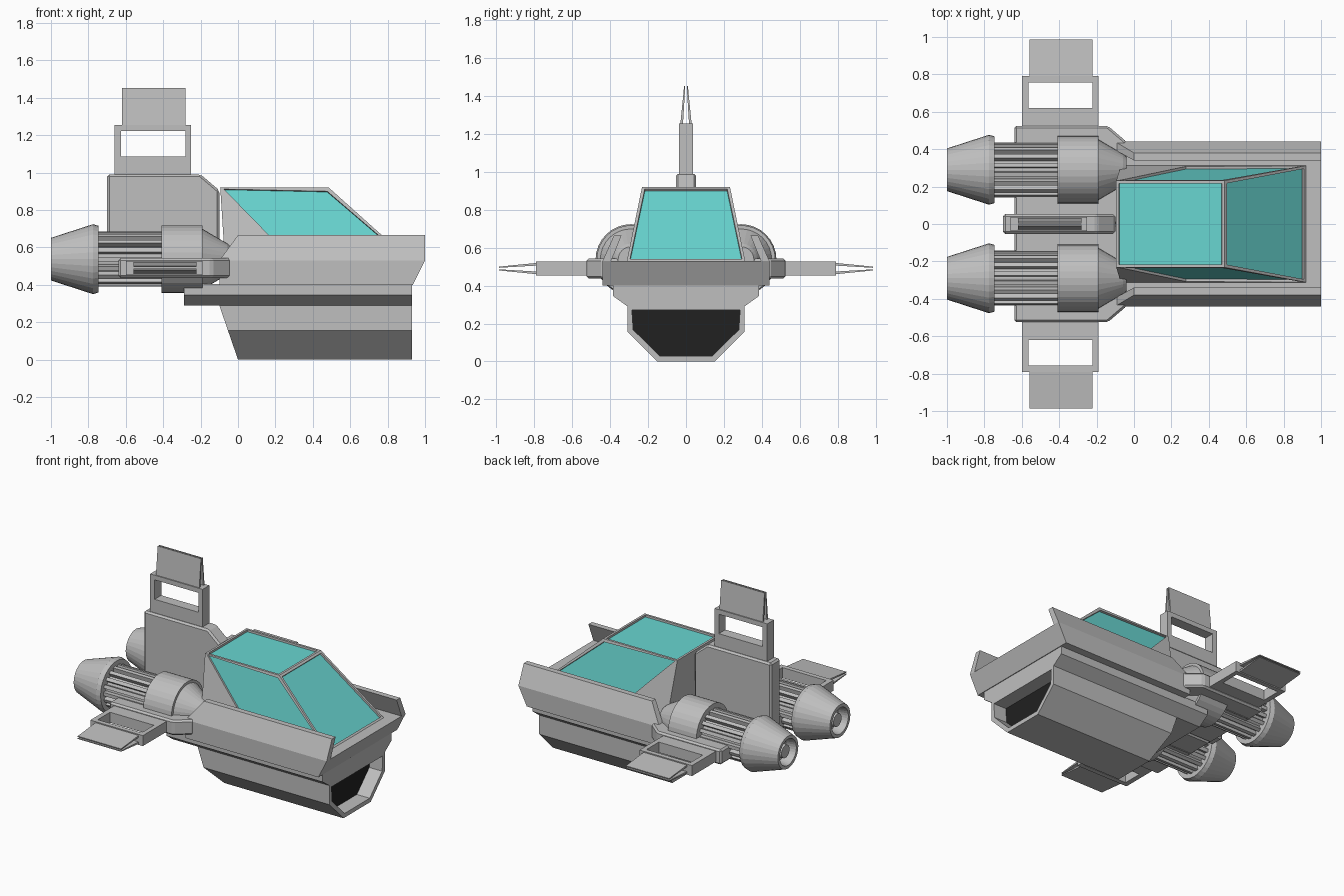
import bpy, bmesh, math
from mathutils import Vector

if "Cube" in bpy.data.objects:
    bpy.data.objects.remove(bpy.data.objects["Cube"])


def material(name, rgb):
    m = bpy.data.materials.new(name)
    m.diffuse_color = (*rgb, 1)
    m.use_nodes = True
    m.node_tree.nodes["Principled BSDF"].inputs["Base Color"].default_value = m.diffuse_color
    return m


GREY = material("hull grey", (0.52, 0.52, 0.52))
GLASS = material("canopy teal", (0.14, 0.67, 0.64))
BLACK = material("intake black", (0.015, 0.015, 0.015))


def finish(bm, name, bevel=0):
    bmesh.ops.recalc_face_normals(bm, faces=bm.faces)
    me = bpy.data.meshes.new(name)
    bm.to_mesh(me)
    bm.free()
    for m in (GREY, GLASS, BLACK):
        me.materials.append(m)
    ob = bpy.data.objects.new(name, me)
    bpy.context.collection.objects.link(ob)
    if bevel:
        mod = ob.modifiers.new("edge bevel", 'BEVEL')
        mod.width = bevel
        mod.segments = 1
    return ob


def prism(bm, pts, a, b, place):
    """Extrude a 2D profile from a to b; place(u, v, w) gives the position."""
    lo = [bm.verts.new(place(u, v, a)) for u, v in pts]
    hi = [bm.verts.new(place(u, v, b)) for u, v in pts]
    n = len(pts)
    for i in range(n):
        j = (i + 1) % n
        bm.faces.new((lo[i], lo[j], hi[j], hi[i]))
    bm.faces.new(lo)
    bm.faces.new(hi)


def mirrored(half):
    return half + [(-y, z) for y, z in reversed(half)]


# lower hull with sloped tail and recessed black intake
bm = bmesh.new()
prism(bm, mirrored([(0.152, 0), (0.308, 0.155), (0.308, 0.295)]), 0, 1,
      lambda y, z, w: (0.93 if w else -0.345 * z, y, z))
bmesh.ops.recalc_face_normals(bm, faces=bm.faces)
nose = max(bm.faces, key=lambda f: f.calc_center_median().x)
bmesh.ops.inset_individual(bm, faces=[nose], thickness=0.032)
r = bmesh.ops.extrude_discrete_faces(bm, faces=[nose])
nose = r["faces"][0]
bmesh.ops.translate(bm, verts=nose.verts, vec=(-0.1, 0, 0))
nose.material_index = 2
finish(bm, "lower_hull")

# middle hull band
bm = bmesh.new()
prism(bm, mirrored([(0.308, 0.29), (0.385, 0.345), (0.385, 0.405)]), -0.29, 0.93,
      lambda y, z, w: (w, y, z))
finish(bm, "middle_hull")

# upper deck with undercut nose
bm = bmesh.new()
prism(bm, [(-0.1, 0.40), (0.935, 0.40), (1.0, 0.53), (-0.1, 0.53)], -0.44, 0.44,
      lambda x, z, w: (x, w, z))
finish(bm, "upper_deck")

# leaning side walls on the deck
for s, side in ((1, "left"), (-1, "right")):
    bm = bmesh.new()
    prism(bm, [(0.44, 0.53), (0.38, 0.665), (0.34, 0.665), (0.395, 0.53)], 0, 1,
          lambda y, z, w: (1.0 if w else -0.1 + (z - 0.53) * 0.74, s * y, z))
    finish(bm, side + "_deck_wall")

# canopy: grey frame with recessed glass panes
bm = bmesh.new()
V = {}
for s in (1, -1):
    for key, x, y, z in (("rb", -0.095, 0.232, 0.92), ("rf", 0.485, 0.232, 0.92),
                         ("bb", -0.07, 0.312, 0.53), ("bm", 0.27, 0.312, 0.53),
                         ("bf", 0.92, 0.312, 0.53)):
        V[key, s] = bm.verts.new((x, s * y, z))
panes = [bm.faces.new([V[k, s] for k in ("rb", "rf", "bf", "bm")]) for s in (1, -1)]
for a, b in (("rb", "rf"), ("rf", "bf")):
    panes.append(bm.faces.new((V[a, 1], V[b, 1], V[b, -1], V[a, -1])))
for s in (1, -1):
    bm.faces.new([V[k, s] for k in ("rb", "bm", "bb")])
for a, b in (("rb", "bb"), ("bb", "bm"), ("bm", "bf")):
    bm.faces.new((V[a, 1], V[b, 1], V[b, -1], V[a, -1]))
bmesh.ops.recalc_face_normals(bm, faces=bm.faces)
bmesh.ops.inset_individual(bm, faces=panes, thickness=0.022)
bmesh.ops.inset_individual(bm, faces=panes, thickness=0.001, depth=-0.014)
for f in panes:
    f.material_index = 1
finish(bm, "canopy")


# wings and tail fin share one design: root plate, open frame, split tip
def surface(name, place):
    bm = bmesh.new()
    prism(bm, [(-0.64, 0), (-0.64, 0.525), (-0.14, 0.525), (-0.04, 0.44), (-0.04, 0)],
          -0.053, 0.053, place)
    finish(bm, name + "_root", 0.012)

    bm = bmesh.new()
    rects = ((-0.60, -0.19, 0.515, 0.79), (-0.565, -0.222, 0.62, 0.757))
    rings = []
    for t in (-0.037, 0.037):
        for x0, x1, s0, s1 in rects:
            rings.append([bm.verts.new(place(x, s, t)) for x, s in
                          ((x0, s0), (x1, s0), (x1, s1), (x0, s1))])
    for p, q in ((0, 1), (2, 3), (0, 2), (1, 3)):
        for i in range(4):
            j = (i + 1) % 4
            bm.faces.new((rings[p][i], rings[p][j], rings[q][j], rings[q][i]))
    finish(bm, name + "_frame")

    bm = bmesh.new()
    for d in (1, -1):
        prism(bm, [(0.785, 0.016), (0.785, 0.030), (0.987, 0.010), (0.987, 0.004)],
              -0.56, -0.222, lambda s, t, w: place(w, s, d * t))
    finish(bm, name + "_tip")


surface("left_wing", lambda x, s, t: (x, s, 0.49 + t))
surface("right_wing", lambda x, s, t: (x, -s, 0.49 + t))
surface("tail_fin", lambda x, s, t: (x - 0.06, t, 0.465 + s))


# engines: lathed body, plug in the nozzle, cooling ribs
def lathe(name, profile, y, z, n=32):
    bm = bmesh.new()
    vs = [bm.verts.new((x, y, z + r)) for x, r in profile]
    es = [bm.edges.new(e) for e in zip(vs, vs[1:])]
    bmesh.ops.spin(bm, geom=vs + es, cent=(0, y, z), axis=(1, 0, 0),
                   angle=2 * math.pi, steps=n)
    bmesh.ops.remove_doubles(bm, verts=bm.verts, dist=1e-4)
    finish(bm, name)


EZ = 0.537
for s, side in ((1, "left"), (-1, "right")):
    ey = s * 0.29
    lathe(side + "_engine",
          [(-0.93, 0), (-0.93, 0.08), (-1.0, 0.092), (-1.0, 0.114), (-0.775, 0.187),
           (-0.745, 0.178), (-0.745, 0.118), (-0.41, 0.118), (-0.41, 0.181),
           (-0.19, 0.181), (-0.19, 0.162), (-0.06, 0.085), (-0.04, 0.068), (-0.04, 0)],
          ey, EZ)
    lathe(side + "_nozzle_plug", [(-0.93, 0.05), (-0.98, 0.045), (-0.98, 0)], ey, EZ, 24)
    bm = bmesh.new()
    for i in range(18):
        a = 2 * math.pi * i / 18
        c, sn = math.cos(a), math.sin(a)
        prism(bm, [(0.11, -0.012), (0.147, -0.012), (0.147, 0.012), (0.11, 0.012)],
              -0.75, -0.405,
              lambda r, t, w: Vector((w, ey + r * c - t * sn, EZ + r * sn + t * c)))
    finish(bm, side + "_engine_ribs")
